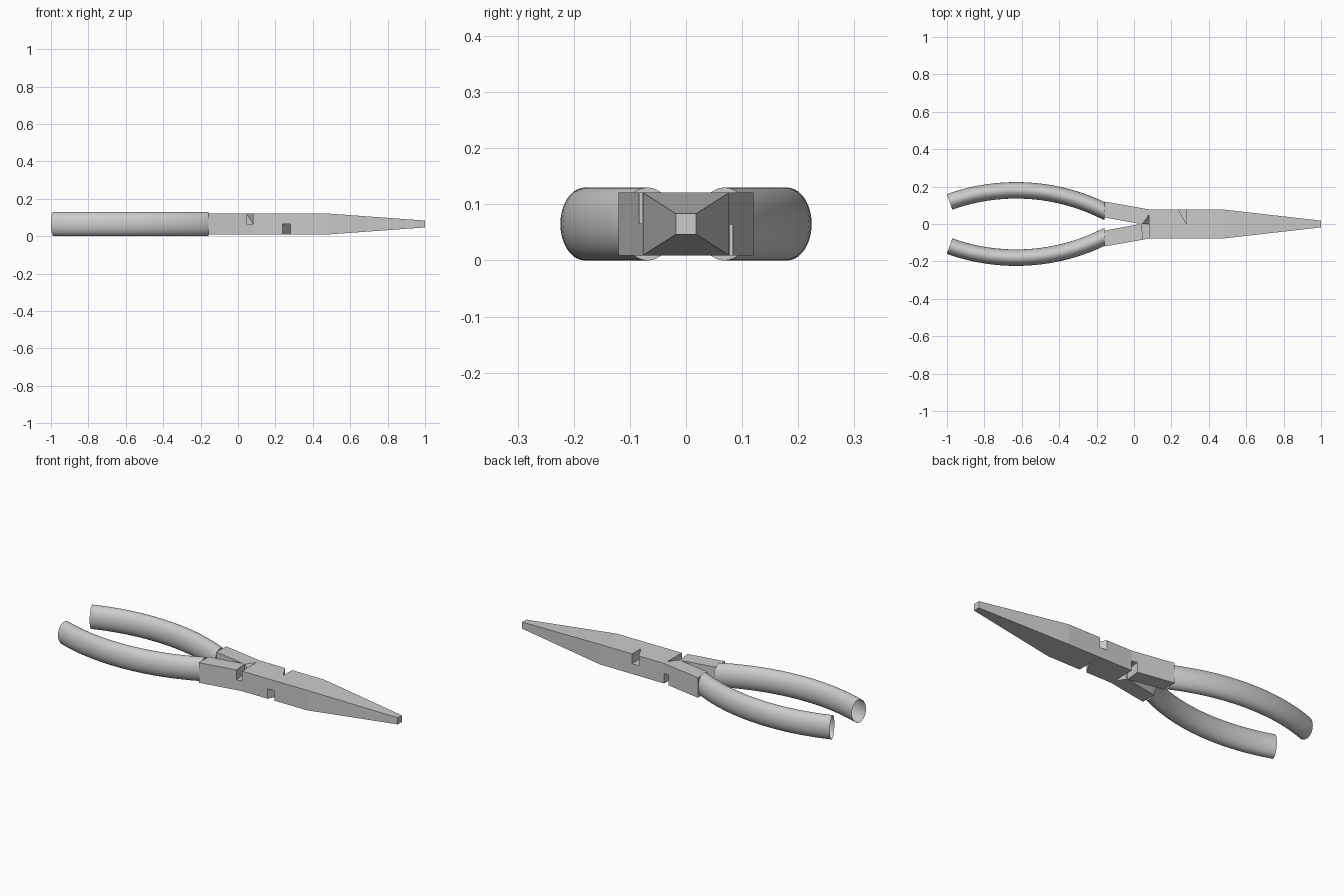
import bpy, bmesh, math

cube = bpy.data.objects.get("Cube")
if cube:
    bpy.data.objects.remove(cube, do_unlink=True)

MID = 0.065        # height of the parting plane
HALF = 0.056       # half thickness of the steel body

steel = bpy.data.materials.new("plain grey")
steel.use_nodes = True
GREY = (0.6, 0.6, 0.6, 1)
steel.diffuse_color = GREY
steel.node_tree.nodes["Principled BSDF"].inputs["Base Color"].default_value = GREY


def finish(name, bm):
    bmesh.ops.recalc_face_normals(bm, faces=bm.faces)
    mesh = bpy.data.meshes.new(name)
    bm.to_mesh(mesh)
    bm.free()
    mesh.materials.append(steel)
    obj = bpy.data.objects.new(name, mesh)
    bpy.context.collection.objects.link(obj)
    return obj


def loft(bm, low, high):
    """Closed solid between two matching outlines."""
    a = [bm.verts.new(p) for p in low]
    b = [bm.verts.new(p) for p in high]
    bm.faces.new(a)
    bm.faces.new(b)
    for i in range(len(a)):
        j = (i + 1) % len(a)
        bm.faces.new((a[i], a[j], b[j], b[i]))
    return a, b


# Steel body: two arms, joint block and tapering jaws
side = [(1.0, 0.018, 0.0185), (0.48, 0.077, HALF), (0.08, 0.078, HALF),
        (-0.157, 0.12, HALF), (-0.157, 0.035, HALF)]
outline = side + [(0.035, 0, HALF)] + [(x, -y, h) for x, y, h in reversed(side)]
bm = bmesh.new()
rings = []
for s in (-1, 1):
    v = [bm.verts.new((x, y, MID + s * h)) for x, y, h in outline]
    n = len(v)
    bm.faces.new((v[0], v[1], v[-2], v[-1]))         # sloped jaw face
    bm.faces.new((v[1], v[2], v[5], v[-3], v[-2]))   # joint block
    bm.faces.new(v[2:6])                             # left arm
    bm.faces.new(v[5:9])                             # right arm
    rings.append(v)
for i in range(n):
    j = (i + 1) % n
    bm.faces.new((rings[0][i], rings[0][j], rings[1][j], rings[1][i]))
body = finish("pliers_body", bm)

# Joint notches: cut to half depth from the top, repeated turned over below
slot_floor = [(0.05, -0.1), (0.08, -0.1), (0.08, 0), (0.04, 0)]
slot_rim = slot_floor[:2] + [(0.08, 0.055), (0.04, 0)]
wedge = [(0.225, 0.1), (0.28, 0.1), (0.28, 0)]
for turn, level in ((1, "upper"), (-1, "lower")):
    for name, floor, rim in (("slot", slot_floor, slot_rim), ("wedge", wedge, wedge)):
        bm = bmesh.new()
        loft(bm, [(x, y * turn, MID + 0.001 * turn) for x, y in floor],
             [(x, y * turn, MID + 0.062 * turn) for x, y in rim])
        bmesh.ops.triangulate(bm, faces=bm.faces)
        cutter = finish(f"{level}_{name}_cutter", bm)
        cutter.hide_render = True
        cutter.hide_set(True)
        cut = body.modifiers.new(cutter.name, 'BOOLEAN')
        cut.operation = 'DIFFERENCE'
        cut.solver = 'EXACT'
        cut.object = cutter

# Bake the cuts and drop the cutters
bpy.context.view_layer.update()
baked = bpy.data.meshes.new_from_object(
    body.evaluated_get(bpy.context.evaluated_depsgraph_get()))
body.modifiers.clear()
body.data = baked
for obj in [o for o in bpy.data.objects if o.name.endswith("_cutter")]:
    bpy.data.objects.remove(obj, do_unlink=True)

# Curved grips: oval sleeves swept on an arc, open at the rear
RADIUS, CENTRE_X, TOP_Y = 1.056, -0.63, 0.18
STEPS, SIDES = 24, 40
start, end = math.radians(-19.7), math.radians(26.6)
for sign, name in ((1, "left_grip"), (-1, "right_grip")):
    bm = bmesh.new()
    loops = []
    for i in range(STEPS + 1):
        t = start + (end - start) * i / STEPS
        x = CENTRE_X + RADIUS * math.sin(t)
        y = TOP_Y - RADIUS * (1 - math.cos(t))
        # The front end is trimmed square to the arm
        tilt, width = (t, 0.044) if i < STEPS else (0, 0.048)
        ring = []
        for k in range(SIDES):
            a = math.tau * k / SIDES
            w = width * math.cos(a)
            ring.append(bm.verts.new((x + w * math.sin(tilt),
                                      sign * (y + w * math.cos(tilt)),
                                      MID + 0.065 * math.sin(a))))
        loops.append(ring)
    for r, q in zip(loops, loops[1:]):
        for k in range(SIDES):
            m = (k + 1) % SIDES
            bm.faces.new((r[k], r[m], q[m], q[k]))
    bm.faces.new(loops[-1])
    grip = finish(name, bm)
    bpy.ops.object.select_all(action='DESELECT')
    grip.select_set(True)
    bpy.context.view_layer.objects.active = grip
    bpy.ops.object.shade_smooth_by_angle(angle=math.radians(35))
